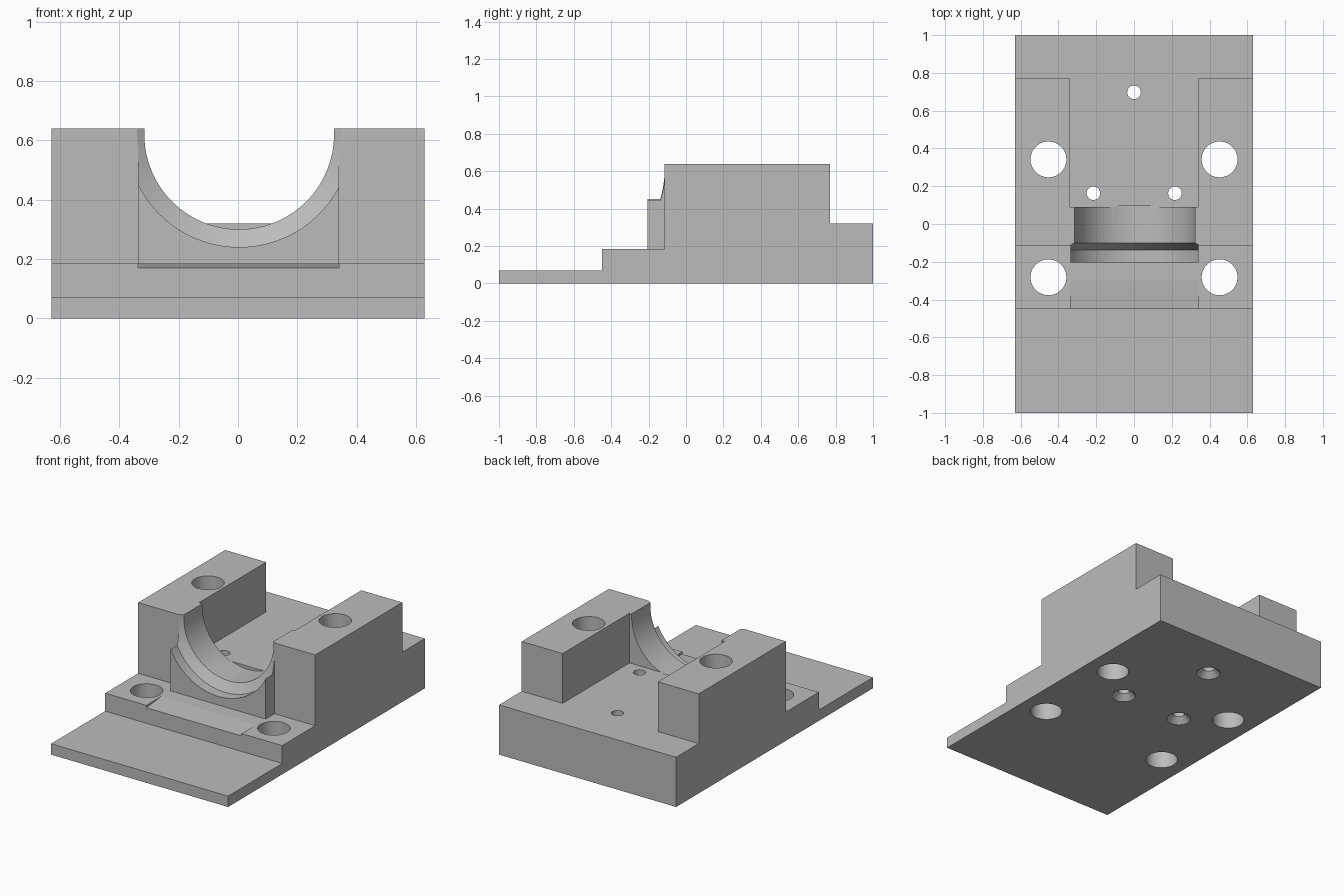
import bpy
import bmesh
import math

cube = bpy.data.objects.get("Cube")
if cube:
    bpy.data.objects.remove(cube, do_unlink=True)

# Single grey metal
metal = bpy.data.materials.new("grey_metal")
metal.use_nodes = True
GREY = (0.5, 0.5, 0.5, 1)
metal.diffuse_color = GREY
metal.node_tree.nodes["Principled BSDF"].inputs["Base Color"].default_value = GREY


def finish(name, bm):
    bmesh.ops.recalc_face_normals(bm, faces=bm.faces)
    mesh = bpy.data.meshes.new(name)
    bm.to_mesh(mesh)
    bm.free()
    mesh.materials.append(metal)
    obj = bpy.data.objects.new(name, mesh)
    bpy.context.collection.objects.link(obj)
    return obj


def extrude_x(name, profile, x0, x1):
    """Extrude a (y, z) side profile across x."""
    bm = bmesh.new()
    face = bm.faces.new([bm.verts.new((x0, y, z)) for y, z in profile])
    new = bmesh.ops.extrude_face_region(bm, geom=[face])["geom"]
    verts = [v for v in new if isinstance(v, bmesh.types.BMVert)]
    bmesh.ops.translate(bm, verts=verts, vec=(x1 - x0, 0, 0))
    return finish(name, bm)


def block(name, x0, x1, y0, y1, z0, z1):
    return extrude_x(name, [(y0, z0), (y1, z0), (y1, z1), (y0, z1)], x0, x1)


def turned(name, profile, place, segments):
    """Solid of revolution from (radius, distance) rings; place maps to xyz."""
    bm = bmesh.new()
    rings = []
    for r, d in profile:
        angles = [math.tau * i / segments for i in range(segments)]
        rings.append([bm.verts.new(place(r * math.cos(a), r * math.sin(a), d))
                      for a in angles])
    for low, high in zip(rings, rings[1:]):
        for i in range(segments):
            j = (i + 1) % segments
            bm.faces.new((low[i], low[j], high[j], high[i]))
    bm.faces.new(rings[0])
    bm.faces.new(rings[-1])
    return finish(name, bm)


def combine(target, tool, operation):
    mod = target.modifiers.new(tool.name, "BOOLEAN")
    mod.object = tool
    mod.operation = operation
    mod.solver = "EXACT"
    bpy.context.view_layer.objects.active = target
    bpy.ops.object.modifier_apply(modifier=mod.name)
    bpy.data.objects.remove(tool, do_unlink=True)


# Stepped base with the full-height block
body = extrude_x("bearing_block", [
    (-1, 0), (1, 0), (1, 0.32), (0.77, 0.32), (0.77, 0.64), (-0.115, 0.64),
    (-0.115, 0.185), (-0.45, 0.185), (-0.45, 0.07), (-1, 0.07)], -0.63, 0.63)

# Cradle lip standing in front of the block
combine(body, block("cradle_lip", -0.337, 0.341, -0.205, 0, 0.1, 0.61), "UNION")

# Rear channel between the two pillars
combine(body, block("rear_channel", -0.339, 0.339, 0.09, 1.2, 0.32, 0.9), "DIFFERENCE")

# Bore with a wider mouth and a conical shoulder
bore = turned("bore", [(0.38, -0.3), (0.38, -0.137), (0.32, -0.1), (0.32, 0.095)],
              lambda u, v, d: (0.004 + u, d, 0.62 + v), 96)
combine(body, bore, "DIFFERENCE")

# Shallow ramp on the front ledge
ramp = extrude_x("ledge_ramp", [(-0.5, 0.165), (-0.3, 0.185), (-0.3, 0.21), (-0.5, 0.21)],
                 -0.337, 0.341)
combine(body, ramp, "DIFFERENCE")


def drill(name, x, y, profile, segments):
    hole = turned(name, profile, lambda u, v, d: (x + u, y + v, d), segments)
    combine(body, hole, "DIFFERENCE")


# Four large mounting holes
for side in (-1, 1):
    for y in (0.342, -0.282):
        drill("mounting_hole", side * 0.453, y, [(0.095, -0.1), (0.095, 0.9)], 48)

# Three small holes, countersunk underneath
for x, y in ((0, 0.697), (-0.215, 0.163), (0.217, 0.163)):
    drill("screw_hole", x, y,
          [(0.082, -0.01), (0.036, 0.036), (0.036, 0.6)], 32)

# Smooth bores, crisp machined edges
bpy.ops.object.select_all(action="DESELECT")
body.select_set(True)
bpy.context.view_layer.objects.active = body
bpy.ops.object.shade_smooth_by_angle(angle=math.radians(25))
ramp_edges = [e for e in body.data.edges
              if all(abs(body.data.vertices[i].co.y + 0.3) < 0.001 for i in e.vertices)]
for edge in ramp_edges:
    edge.use_edge_sharp = True
